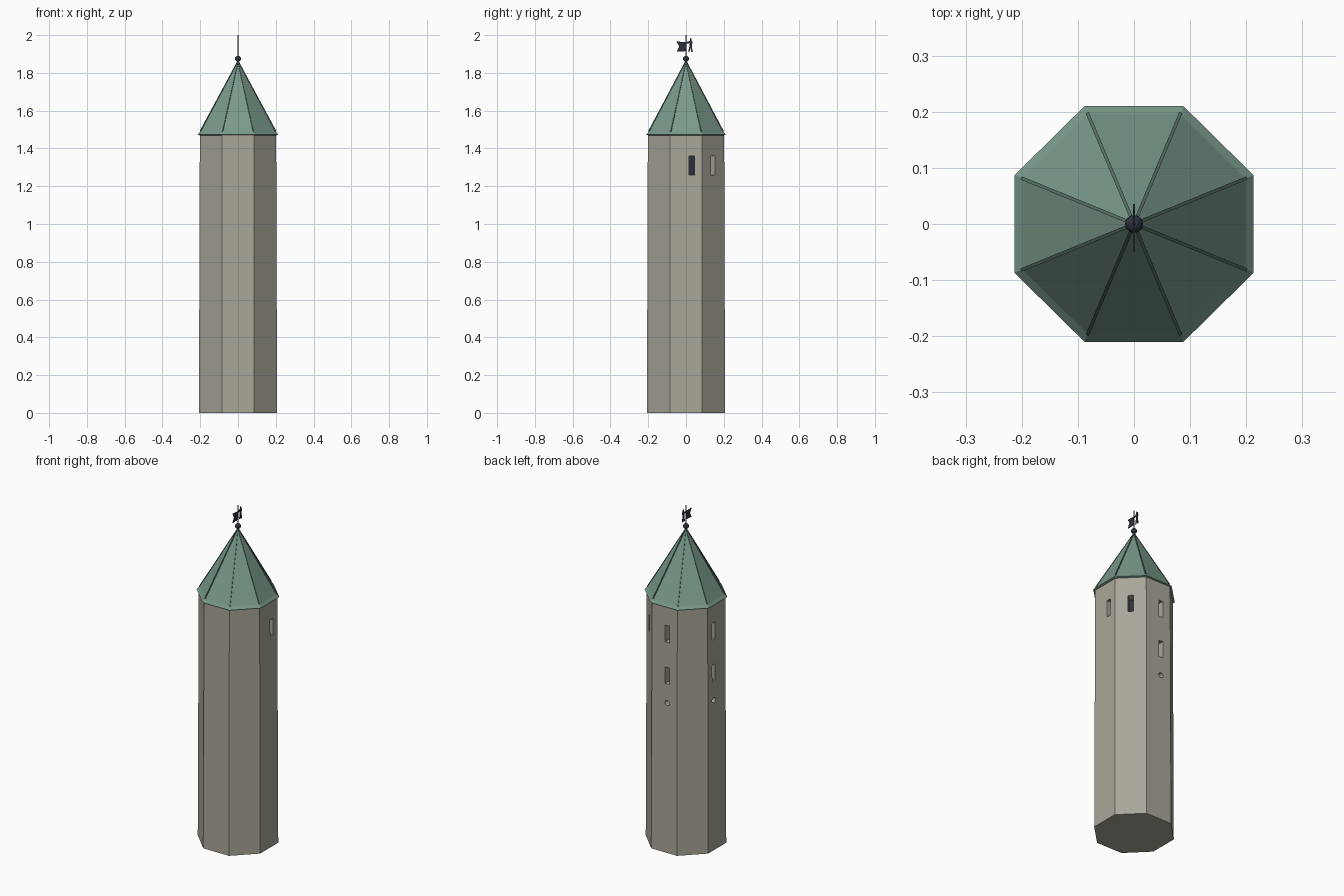
import bpy, bmesh, math
from mathutils import Vector, Matrix

if "Cube" in bpy.data.objects:
    bpy.data.objects.remove(bpy.data.objects["Cube"])

def mat(name, c):
    m = bpy.data.materials.new(name)
    m.diffuse_color = (*c, 1)
    m.use_nodes = True
    m.node_tree.nodes["Principled BSDF"].inputs["Base Color"].default_value = m.diffuse_color
    return m

STONE = mat("stone", (0.40, 0.38, 0.32))
COPPER = mat("green_copper", (0.19, 0.32, 0.25))
SEAM = mat("seam_green", (0.10, 0.17, 0.13))
DARK = mat("dark_iron", (0.025, 0.03, 0.045))

def finish(name, bm, m):
    bmesh.ops.recalc_face_normals(bm, faces=bm.faces)
    me = bpy.data.meshes.new(name)
    bm.to_mesh(me)
    bm.free()
    ob = bpy.data.objects.new(name, me)
    me.materials.append(m)
    bpy.context.collection.objects.link(ob)
    return ob

def octagon_stack(name, profile, m, sx=1, sy=1):
    """Octagonal solid from (apothem, z) rows, flat sides facing the axes."""
    bm = bmesh.new()
    rings = []
    for a, z in profile:
        r = a / math.cos(math.pi / 8)
        rings.append([bm.verts.new((sx * r * math.cos(t), sy * r * math.sin(t), z))
                      for t in [math.pi / 8 + i * math.pi / 4 for i in range(8)]])
    for lo, hi in zip(rings, rings[1:]):
        for i in range(8):
            j = (i + 1) % 8
            bm.faces.new((lo[i], lo[j], hi[j], hi[i]))
    bm.faces.new(rings[0])
    bm.faces.new(rings[-1])
    return finish(name, bm, m)

def on_face(az, side, depth, z):
    """Frame on a tower wall: local x outward, y along the wall, z up."""
    return Matrix.Rotation(math.radians(az), 4, 'Z') @ Matrix.Translation((depth, side, z))

def add_box(bm, frame, size):
    bmesh.ops.create_cube(bm, size=1, matrix=frame @ Matrix.Diagonal((*size, 1)))

def add_rod(bm, frame, radius, length):
    bmesh.ops.create_cone(bm, cap_ends=True, segments=12, radius1=radius, radius2=radius,
                          depth=length, matrix=frame @ Matrix.Rotation(math.pi / 2, 4, 'Y'))

# Tower shaft
tower = octagon_stack("tower_shaft", [(0.207, 0), (0.202, 1.475)], STONE)

# Window slits and round holes: (wall angle, offset along wall, height)
slits = [(0, 0.03, 1.31), (45, 0, 1.31)]
holes = []
for az, side in ((90, 0.018), (180, -0.028)):
    slits += [(az, side, 1.31), (az, side, 1.06)]
    holes.append((az, side, 0.897))

cut, panes = bmesh.new(), bmesh.new()
for az, s, z in slits:
    add_box(cut, on_face(az, s, 0.20, z), (0.10, 0.028, 0.10))
    add_box(panes, on_face(az, s, 0.151, z), (0.004, 0.028, 0.10))
for az, s, z in holes:
    add_rod(cut, on_face(az, s, 0.20, z), 0.016, 0.10)
    add_rod(panes, on_face(az, s, 0.151, z), 0.016, 0.004)
cutter = finish("window_cutter", cut, STONE)
cutter.hide_render = True
finish("window_panes", panes, DARK)

mod = tower.modifiers.new("windows", 'BOOLEAN')
mod.operation = 'DIFFERENCE'
mod.solver = 'EXACT'
mod.object = cutter
bpy.context.view_layer.objects.active = tower
bpy.ops.object.modifier_apply(modifier=mod.name)
bpy.data.objects.remove(cutter)

# Roof with a slightly flared eave
octagon_stack("roof", [(0.198, 1.468), (0.211, 1.473), (0.197, 1.490), (0.002, 1.86)],
              COPPER, 1.01, 0.995)

# Raised seams along the roof edges
bm = bmesh.new()
for i in range(8):
    t = math.pi / 8 + i * math.pi / 4
    r = 0.197 / math.cos(math.pi / 8)
    a = Vector((1.01 * r * math.cos(t), 0.995 * r * math.sin(t), 1.491))
    b = Vector((0, 0, 1.861))
    d = b - a
    frame = Matrix.Translation((a + b) / 2) @ d.to_track_quat('X', 'Z').to_matrix().to_4x4()
    add_box(bm, frame, (d.length, 0.006, 0.006))
finish("roof_seams", bm, SEAM)

# Finial ball
bm = bmesh.new()
bmesh.ops.create_uvsphere(bm, u_segments=16, v_segments=10, radius=0.016,
                          matrix=Matrix.Translation((0, 0, 1.875)))
ball = finish("finial_ball", bm, DARK)
for p in ball.data.polygons:
    p.use_smooth = True

# Finial pole
bm = bmesh.new()
bmesh.ops.create_cone(bm, cap_ends=True, segments=8, radius1=0.003, radius2=0.002, depth=0.15,
                      matrix=Matrix.Translation((0, 0, 1.925)))
finish("finial_pole", bm, DARK)

def plate(name, outline, thick=0.004):
    """Thin sheet in the yz plane from (y, z) points."""
    bm = bmesh.new()
    f = bm.faces.new([bm.verts.new((-thick / 2, y, z)) for y, z in outline])
    ext = bmesh.ops.extrude_face_region(bm, geom=[f])
    bmesh.ops.translate(bm, vec=(thick, 0, 0),
                        verts=[v for v in ext["geom"] if isinstance(v, bmesh.types.BMVert)])
    return finish(name, bm, DARK)

# Swallow-tailed flag and small figure of the weather vane
plate("vane_flag", [(0, 1.915), (0, 1.963), (-0.05, 1.966), (-0.036, 1.94), (-0.05, 1.912)])
plate("vane_figure", [(0.012, 1.911), (0.019, 1.911), (0.023, 1.935), (0.028, 1.911),
                      (0.036, 1.911), (0.031, 1.938), (0.032, 1.952), (0.036, 1.966),
                      (0.029, 1.969), (0.030, 1.980), (0.025, 1.984), (0.020, 1.980),
                      (0.021, 1.969), (0.0, 1.962), (0.0, 1.956), (0.018, 1.957),
                      (0.018, 1.938)])
